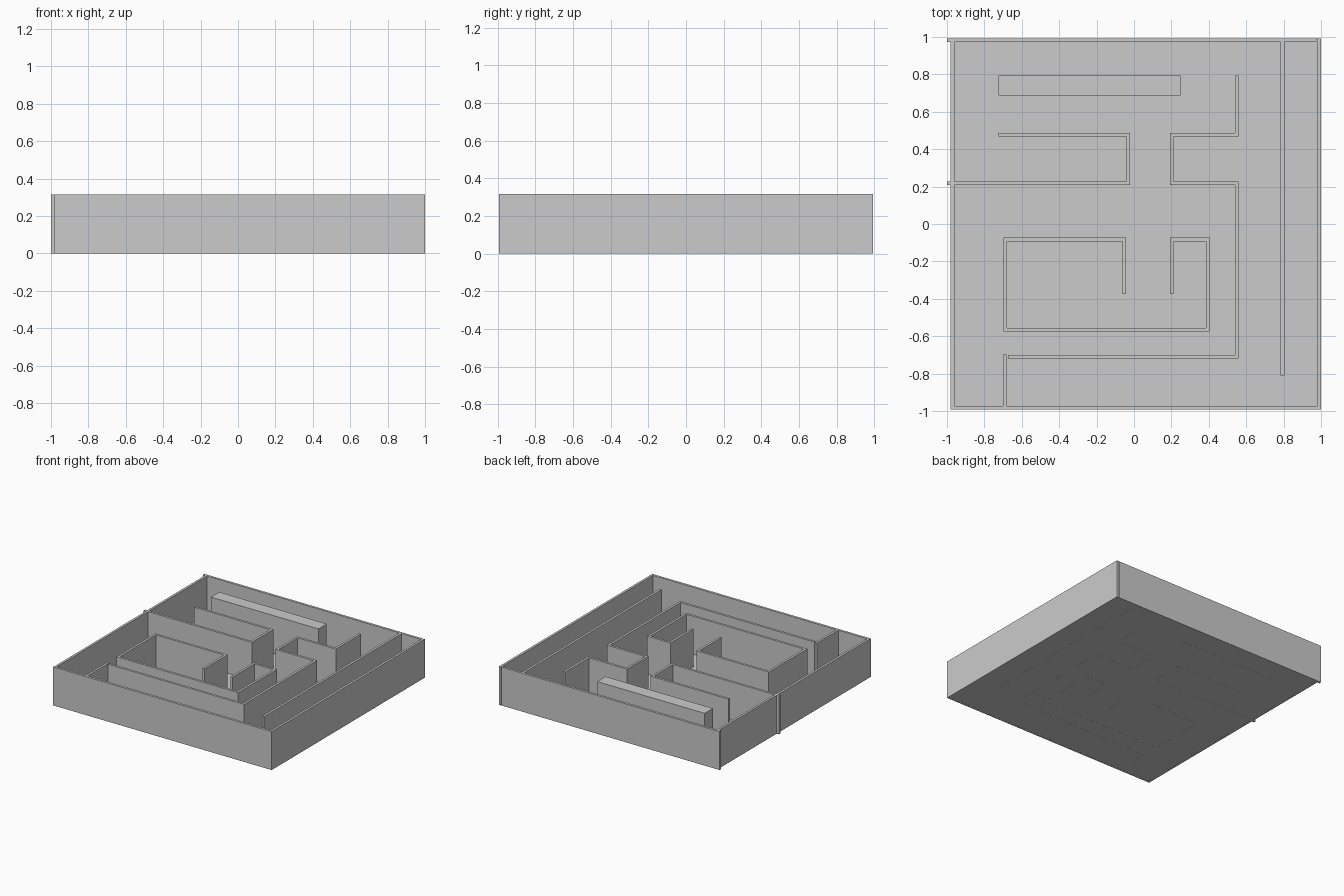
import bpy, bmesh
from mathutils import Vector

if "Cube" in bpy.data.objects:
    bpy.data.objects.remove(bpy.data.objects["Cube"])

HEIGHT = 0.315
THICK = 0.019


def prism(name, outline, z0, z1):
    """Extrude a closed 2D outline into a solid."""
    bm = bmesh.new()
    face = bm.faces.new([bm.verts.new((x, y, z0)) for x, y in outline])
    out = bmesh.ops.extrude_face_region(bm, geom=[face])
    verts = [g for g in out["geom"] if isinstance(g, bmesh.types.BMVert)]
    bmesh.ops.translate(bm, verts=verts, vec=(0, 0, z1 - z0))
    bmesh.ops.recalc_face_normals(bm, faces=bm.faces)
    mesh = bpy.data.meshes.new(name)
    bm.to_mesh(mesh)
    bm.free()
    obj = bpy.data.objects.new(name, mesh)
    bpy.context.collection.objects.link(obj)
    return obj


def block(name, x0, x1, y0, y1, z0=0.0, z1=HEIGHT):
    return prism(name, [(x0, y0), (x1, y0), (x1, y1), (x0, y1)], z0, z1)


def wall(name, points):
    """Constant-thickness wall with square corners along a centre line."""
    pts = [Vector(p) for p in points]
    dirs = [(b - a).normalized() for a, b in zip(pts, pts[1:])]
    normals = [Vector((-d.y, d.x)) for d in dirs]
    offsets = [normals[0]]
    offsets += [a + b for a, b in zip(normals, normals[1:])]
    offsets.append(normals[-1])
    left = [p + o * THICK / 2 for p, o in zip(pts, offsets)]
    right = [p - o * THICK / 2 for p, o in zip(pts, offsets)]
    return prism(name, left + right[::-1], 0.0, HEIGHT)


# Thin floor
block("floor", -0.979, 0.999, -0.991, 0.991, 0.0005, 0.004)

# Outer walls
block("back_wall", -1.0, 0.975, 0.972, 0.992)
block("right_wall", 0.981, 1.0, -0.992, 0.992)
block("back_right_corner", 0.97, 0.985, 0.972, 0.985)
block("front_wall", -0.98, 0.981, -0.992, -0.972)
block("left_wall_back", -0.98, -0.961, 0.227, 0.972)
block("left_wall_front", -0.98, -0.961, -0.972, 0.208)

# Thick freestanding block
block("thick_wall", -0.725, 0.249, 0.686, 0.793)

# Maze walls, each along its centre line
wall("left_passage_wall", [(-1.0, 0.2175), (-0.03, 0.2175), (-0.03, 0.478), (-0.725, 0.478)])
wall("right_passage_wall", [(0.549, 0.793), (0.549, 0.478), (0.203, 0.478), (0.203, 0.2175),
                            (0.549, 0.2175), (0.549, -0.709), (-0.674, -0.709)])
wall("inner_room_wall", [(-0.052, -0.373), (-0.052, -0.083), (-0.689, -0.083), (-0.689, -0.565),
                         (0.394, -0.565), (0.394, -0.083), (0.203, -0.083), (0.203, -0.373)])
wall("long_corridor_wall", [(0.794, 0.972), (0.794, -0.81)])
wall("front_stub_wall", [(-0.69, -0.697), (-0.69, -0.972)])
